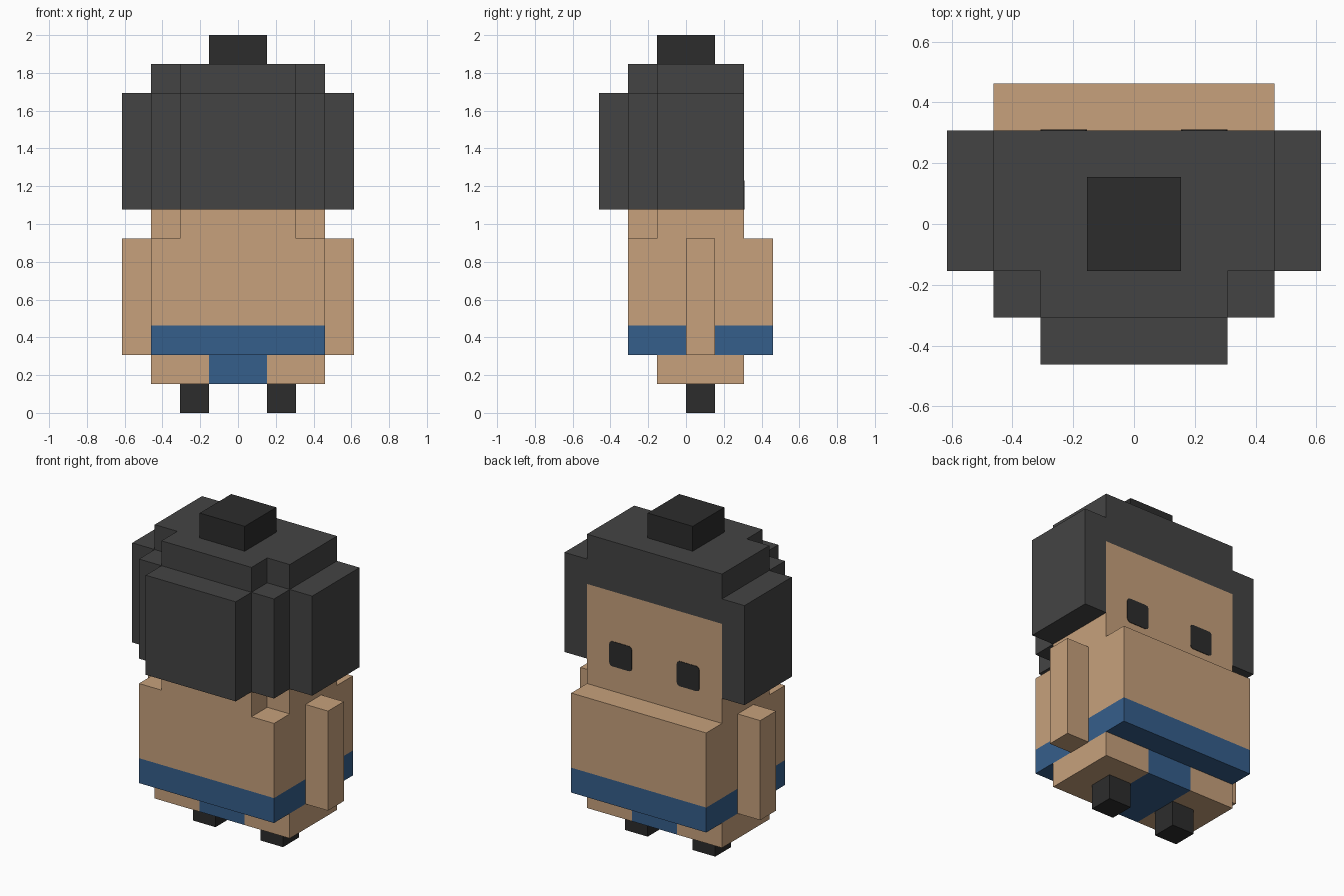
import bpy, bmesh
from mathutils import Vector

U = 2 / 13  # size of one block

cube = bpy.data.objects.get("Cube")
if cube:
    bpy.data.objects.remove(cube, do_unlink=True)


def material(name, rgb):
    linear = [((c / 255 + 0.055) / 1.055) ** 2.4 for c in rgb]
    mat = bpy.data.materials.new(name)
    mat.use_nodes = True
    mat.diffuse_color = (*linear, 1)
    bsdf = next(n for n in mat.node_tree.nodes if n.type == 'BSDF_PRINCIPLED')
    bsdf.inputs["Base Color"].default_value = (*linear, 1)
    return mat


skin = material("skin", (199, 161, 124))
hair_grey = material("hair grey", (68, 68, 68))
charcoal = material("charcoal", (44, 44, 44))
cloth_blue = material("cloth blue", (53, 94, 139))


def finish(name, bm, mat):
    bmesh.ops.recalc_face_normals(bm, faces=bm.faces)
    mesh = bpy.data.meshes.new(name)
    bm.to_mesh(mesh)
    bm.free()
    mesh.materials.append(mat)
    obj = bpy.data.objects.new(name, mesh)
    bpy.context.collection.objects.link(obj)
    return obj


def blocks(name, mat, *boxes):
    """Weld boxes, given as x, y and z ranges in blocks, into one closed shell."""
    cells = {(x, y, z) for bx, by, bz in boxes
             for x in range(*bx) for y in range(*by) for z in range(*bz)}
    bm = bmesh.new()
    for cell in cells:
        for axis in range(3):
            for side in (0, 1):
                beside = list(cell)
                beside[axis] += 2 * side - 1
                if tuple(beside) in cells:
                    continue
                a, b = [i for i in range(3) if i != axis]
                ring = []
                for da, db in ((0, 0), (1, 0), (1, 1), (0, 1)):
                    p = Vector(cell)
                    p[axis] += side
                    p[a] += da
                    p[b] += db
                    ring.append(bm.verts.new(p * U))
                bm.faces.new(ring)
    bmesh.ops.remove_doubles(bm, verts=bm.verts, dist=U / 100)
    bmesh.ops.recalc_face_normals(bm, faces=bm.faces)
    bmesh.ops.dissolve_limit(bm, angle_limit=0.01, verts=bm.verts, edges=bm.edges)
    return finish(name, bm, mat)


def pair(name, mat, bx, by, bz):
    """Mirrored left and right copies of one box."""
    blocks("left_" + name, mat, (bx, by, bz))
    blocks("right_" + name, mat, ((-bx[1], -bx[0]), by, bz))


# Body
blocks("torso", skin, ((-3, 3), (-2, 3), (3, 6)))
blocks("belt", cloth_blue, ((-3, 3), (-2, 3), (2, 3)))
blocks("loincloth", cloth_blue, ((-1, 1), (-1, 2), (1, 2)))
pair("thigh", skin, (1, 3), (-1, 2), (1, 2))
pair("foot", charcoal, (1, 2), (0, 1), (0, 1))
pair("arm", skin, (3, 4), (0, 1), (2, 6))

# Head with the nape of the neck
blocks("head", skin,
       ((-3, 3), (-1, 2), (6, 10)),
       ((-2, 2), (-2, -1), (6, 7)))

# Hair: crown, sides, stepped mass, and topknot
blocks("hair", hair_grey,
       ((-3, 3), (-1, 2), (10, 12)),
       ((-2, 2), (-2, -1), (7, 12)),
       ((-3, 3), (-2, -1), (7, 11)),
       ((-2, 2), (-3, -2), (7, 11)),
       ((3, 4), (-1, 2), (7, 11)),
       ((-4, -3), (-1, 2), (7, 11)))
blocks("topknot", charcoal, ((-1, 1), (-1, 1), (12, 13)))

# Eyes: thin plates with clipped corners
for side, label in ((1, "left"), (-1, "right")):
    bm = bmesh.new()
    bmesh.ops.create_cube(bm, size=1)
    bmesh.ops.scale(bm, vec=(U, 0.006, U), verts=bm.verts)
    corners = [e for e in bm.edges
               if abs(e.verts[0].co.y - e.verts[1].co.y) > 0.001]
    bmesh.ops.bevel(bm, geom=corners, offset=U * 0.12, segments=2,
                    profile=0.5, affect='EDGES')
    bmesh.ops.translate(bm, vec=(side * 1.5 * U, 2 * U, 7.5 * U), verts=bm.verts)
    finish(label + "_eye", bm, charcoal)
